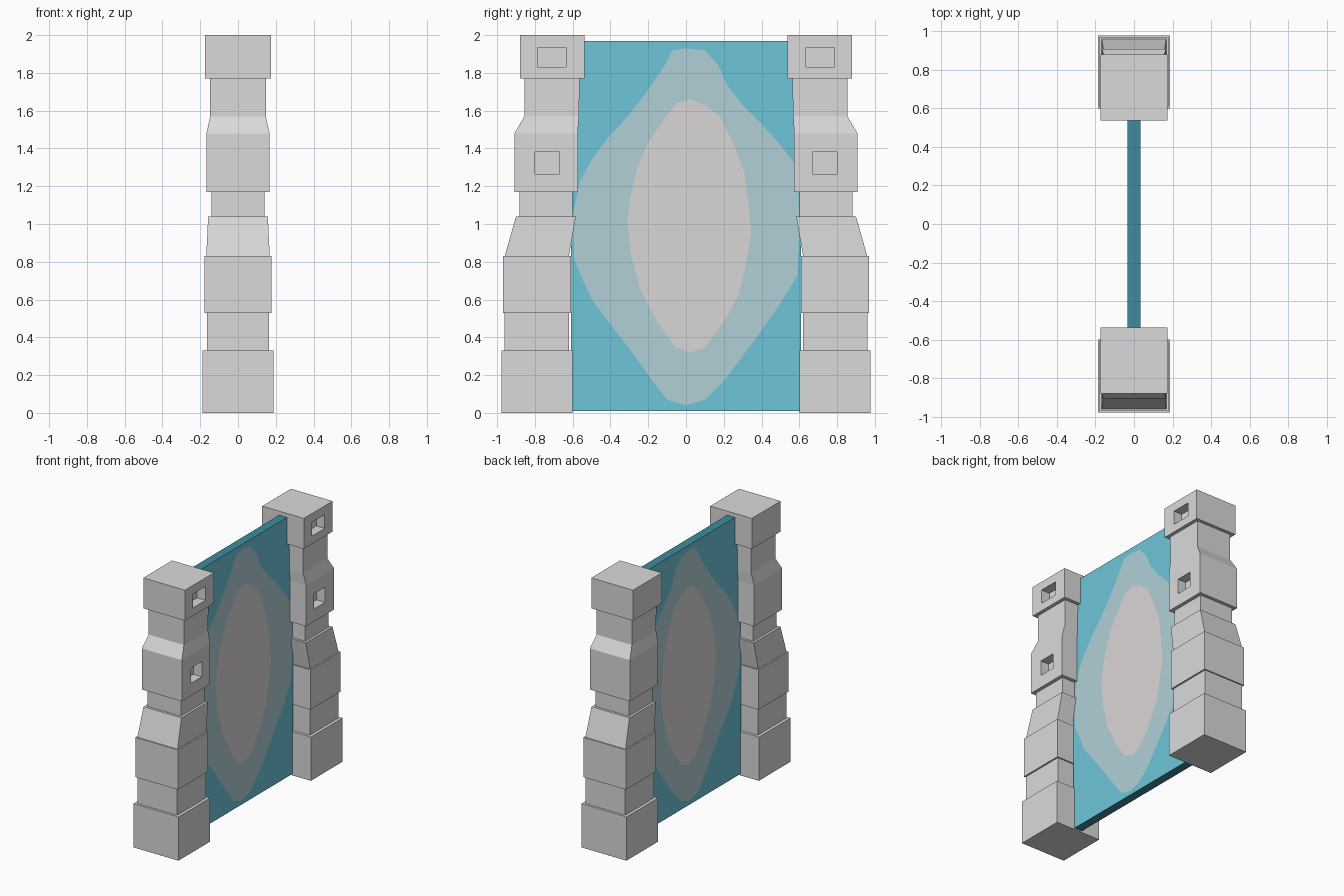
import bpy, bmesh, math
from mathutils import Vector

if "Cube" in bpy.data.objects:
    bpy.data.objects.remove(bpy.data.objects["Cube"])


def material(name, r, g, b):
    m = bpy.data.materials.new(name)
    m.diffuse_color = (r, g, b, 1)
    m.use_nodes = True
    m.node_tree.nodes["Principled BSDF"].inputs["Base Color"].default_value = m.diffuse_color
    return m


stone = material("stone_grey", 0.70, 0.70, 0.70)
blue = material("portal_blue", 0.155, 0.56, 0.70)
haze = material("haze_blue_grey", 0.44, 0.63, 0.68)
core = material("core_pale_grey", 0.70, 0.68, 0.67)
edge = material("edge_dark_teal", 0.05, 0.26, 0.34)


def finish(bm, name, mats):
    bmesh.ops.recalc_face_normals(bm, faces=bm.faces[:])
    me = bpy.data.meshes.new(name)
    bm.to_mesh(me)
    bm.free()
    for m in mats:
        me.materials.append(m)
    ob = bpy.data.objects.new(name, me)
    bpy.context.collection.objects.link(ob)
    return ob


def block(name, rings, side, window=None, depth=0.07):
    """Stacked rectangular rings (z, half x, inner y, outer y); window is a recess on +x."""
    bm = bmesh.new()
    loops = []
    for z, hx, yi, yo in rings:
        loops.append([bm.verts.new((x, side * y, z)) for x, y in
                      ((hx, yi), (hx, yo), (-hx, yo), (-hx, yi))])
    bm.faces.new(loops[0])
    bm.faces.new(loops[-1])
    for k, (lo, up) in enumerate(zip(loops, loops[1:])):
        for i in range(4):
            j = (i + 1) % 4
            quad = [lo[i], lo[j], up[j], up[i]]
            if not (window and k == 0 and i == 0):
                bm.faces.new(quad)
                continue
            y0, y1, z0, z1 = window
            hx = rings[0][1]
            corners = ((y0, z0), (y1, z0), (y1, z1), (y0, z1))
            rim = [bm.verts.new((hx, side * y, z)) for y, z in corners]
            back = [bm.verts.new((hx - depth, side * y, z)) for y, z in corners]
            bm.faces.new(back)
            for a in range(4):
                b = (a + 1) % 4
                bm.faces.new((quad[a], quad[b], rim[b], rim[a]))
                bm.faces.new((rim[a], rim[b], back[b], back[a]))
    finish(bm, name, [stone])


# Two mirrored pillars of stacked stones
for side, label in ((-1, "left"), (1, "right")):
    block(label + "_pillar_base", [(0, .188, .60, .978), (.33, .188, .60, .978)], side)
    block(label + "_pillar_lower_neck", [(.33, .165, .62, .96), (.53, .165, .62, .96)], side)
    block(label + "_pillar_lower_stone", [(.53, .178, .61, .97), (.83, .178, .61, .97)], side)
    block(label + "_pillar_sloped_stone", [(.83, .168, .62, .96), (1.04, .158, .583, .90)], side)
    block(label + "_pillar_upper_neck", [(1.04, .14, .60, .882), (1.17, .14, .60, .882)], side)
    block(label + "_pillar_upper_stone",
          [(1.17, .167, .573, .908), (1.48, .167, .573, .908),
           (1.57, .147, .567, .855), (1.77, .147, .563, .855)],
          side, (.67, .80, 1.265, 1.38))
    block(label + "_pillar_cap", [(1.77, .174, .537, .88), (2.0, .174, .537, .88)],
          side, (.635, .785, 1.83, 1.935))

# Portal panel outlines (y, z)
OUTER = [(0, .04), (.1, .07), (.2, .17), (.3, .30), (.38, .41), (.5, .58), (.59, .73),
         (.60, 1.0), (.59, 1.28), (.56, 1.34), (.49, 1.43), (.40, 1.53), (.30, 1.63),
         (.22, 1.73), (.17, 1.84), (.10, 1.92), (0, 1.93), (-.07, 1.92), (-.12, 1.83),
         (-.2, 1.71), (-.3, 1.58), (-.41, 1.46), (-.5, 1.34), (-.56, 1.23), (-.60, 1.05),
         (-.595, .82), (-.5, .60), (-.4, .47), (-.3, .34), (-.2, .20), (-.1, .07)]
INNER = [(.02, .32), (.1, .345), (.2, .48), (.28, .63), (.32, .8), (.345, .95), (.33, 1.1),
         (.31, 1.27), (.25, 1.43), (.18, 1.57), (.1, 1.63), (.02, 1.66), (-.05, 1.64),
         (-.12, 1.55), (-.2, 1.43), (-.26, 1.29), (-.30, 1.12), (-.31, 1.0), (-.29, .83),
         (-.24, .65), (-.15, .48), (-.06, .35)]
FRAME = [(-.61, .01), (.61, .01), (.61, 1.97), (-.61, 1.97)]
MID = Vector((0, 1))


def hit(poly, ang):
    """Where a ray from the panel centre crosses an outline."""
    d = Vector((math.cos(ang), math.sin(ang)))
    pts = [Vector(p) - MID for p in poly]
    for a, b in zip(pts, pts[1:] + pts[:1]):
        e = b - a
        den = d.x * e.y - d.y * e.x
        if abs(den) < 1e-9:
            continue
        t = (a.x * e.y - a.y * e.x) / den
        s = (a.x * d.y - a.y * d.x) / den
        if t > 0 and -1e-5 <= s <= 1 + 1e-5:
            return MID + d * t


angles = sorted({round(math.atan2(z - 1, y), 5) for y, z in OUTER + INNER + FRAME})
bm = bmesh.new()
rims = []
for x in (-.033, .033):
    loops = []
    for poly in (INNER, OUTER, FRAME):
        loops.append([bm.verts.new((x, *hit(poly, a))) for a in angles])
    bm.faces.new(loops[0]).material_index = 2
    for ring, index in ((0, 1), (1, 0)):
        a, b = loops[ring], loops[ring + 1]
        for i in range(len(angles)):
            j = (i + 1) % len(angles)
            bm.faces.new((a[i], a[j], b[j], b[i])).material_index = index
    rims.append(loops[2])
for i in range(len(angles)):
    j = (i + 1) % len(angles)
    bm.faces.new((rims[0][i], rims[0][j], rims[1][j], rims[1][i])).material_index = 3
finish(bm, "portal_panel", [blue, haze, core, edge])
